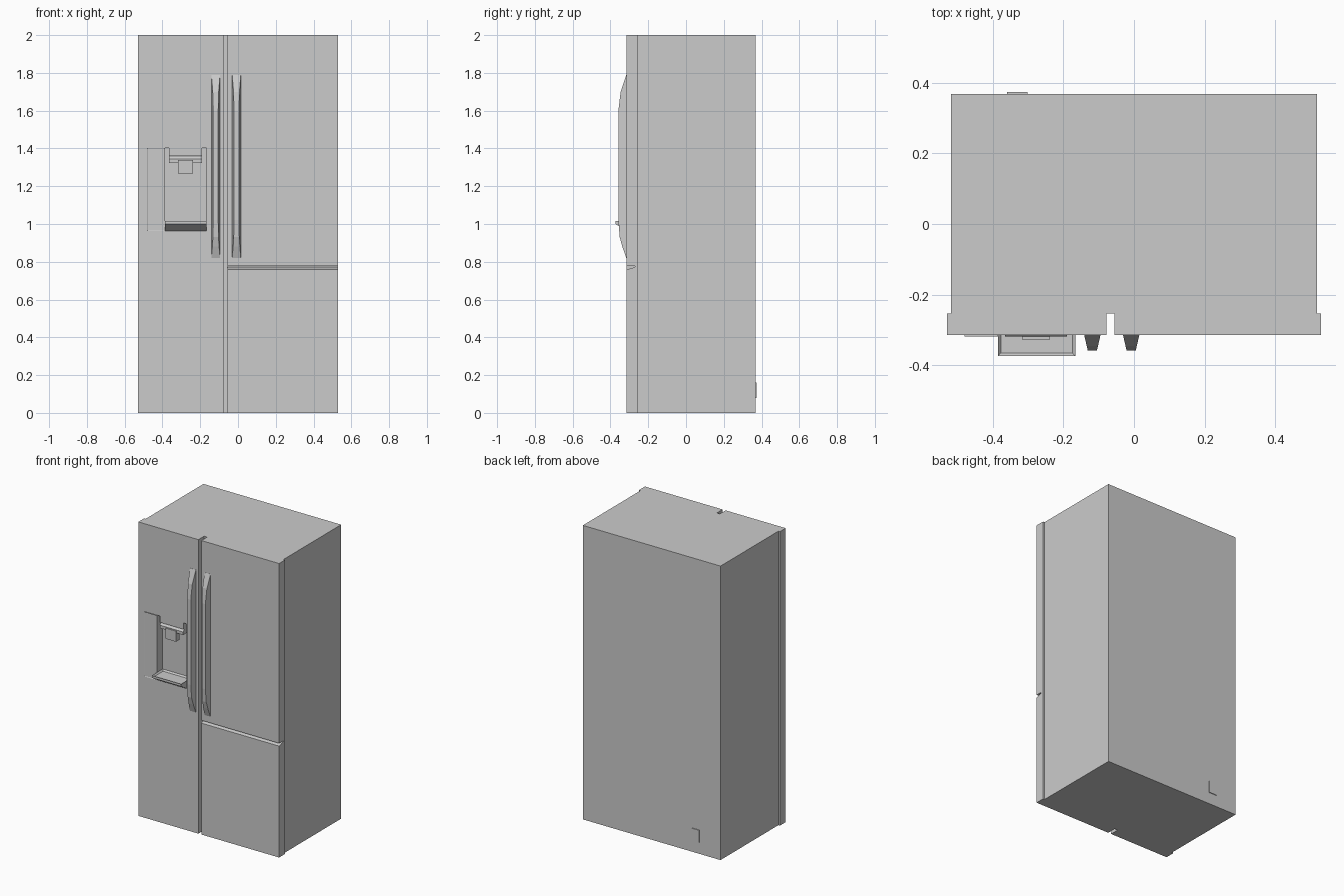
import bpy, bmesh
from mathutils import Vector

if "Cube" in bpy.data.objects:
    bpy.data.objects.remove(bpy.data.objects["Cube"])

FRONT, SEAM, BACK = -0.315, -0.253, 0.369


def finish(name, bm):
    bmesh.ops.recalc_face_normals(bm, faces=bm.faces)
    me = bpy.data.meshes.new(name)
    bm.to_mesh(me)
    bm.free()
    ob = bpy.data.objects.new(name, me)
    bpy.context.collection.objects.link(ob)
    return ob


def prism(name, pts, axis, a, b, inset=None):
    """Extrude a profile: axis 'x' takes (y, z) points, axis 'y' takes (x, z).
    inset = (face direction, border, depth) sinks a panel into that face."""
    place = {'x': lambda p, t: (t, p[0], p[1]), 'y': lambda p, t: (p[0], t, p[1])}[axis]
    bm = bmesh.new()
    face = bm.faces.new([bm.verts.new(place(p, a)) for p in pts])
    ext = bmesh.ops.extrude_face_region(bm, geom=[face])
    move = Vector((b - a, 0, 0) if axis == 'x' else (0, b - a, 0))
    bmesh.ops.translate(bm, vec=move, verts=[g for g in ext['geom'] if isinstance(g, bmesh.types.BMVert)])
    bmesh.ops.recalc_face_normals(bm, faces=bm.faces)
    if inset:
        d, border, depth = inset
        bm.normal_update()
        target = max(bm.faces, key=lambda f: f.normal.dot(Vector(d)))
        bmesh.ops.inset_region(bm, faces=[target], thickness=border)
        bmesh.ops.translate(bm, vec=Vector(d) * -depth, verts=target.verts)
    return finish(name, bm)


def box(name, x0, x1, y0, y1, z0, z1, inset=None):
    return prism(name, [(x0, z0), (x1, z0), (x1, z1), (x0, z1)], 'y', y0, y1, inset)


# Cabinet and rear plate
box("cabinet", -0.518, 0.518, SEAM, BACK, 0, 2)
box("rear_plate", -0.36, -0.302, BACK, 0.374, 0.08, 0.162)

# Left door with the dispenser niche cut out
left = box("left_door", -0.53, -0.078, FRONT, SEAM, 0, 2)
niche = prism("niche_cutter", [(-0.386, 0.963), (-0.166, 0.963), (-0.166, 1.403), (-0.19, 1.403),
                               (-0.19, 1.36), (-0.365, 1.36), (-0.365, 1.403), (-0.386, 1.403)],
              'y', FRONT - 0.1, SEAM - 0.005)
mod = left.modifiers.new("niche", 'BOOLEAN')
mod.operation, mod.solver, mod.object = 'DIFFERENCE', 'EXACT', niche
bpy.context.view_layer.objects.active = left
bpy.ops.object.modifier_apply(modifier="niche")
bpy.data.objects.remove(niche)

# Right doors, the lower one with a sloped finger groove along its top
box("upper_right_door", -0.055, 0.53, FRONT, SEAM, 0.777, 2)
prism("lower_right_door", [(FRONT, 0), (SEAM, 0), (SEAM, 0.777), (-0.27, 0.777),
                           (-0.27, 0.772), (FRONT, 0.758)], 'x', -0.055, 0.53)

# Dispenser: control panel, nozzle bar, paddle, drip tray
box("control_panel", -0.481, -0.386, FRONT - 0.004, FRONT, 0.963, 1.403, ((0, -1, 0), 0.005, 0.002))
prism("nozzle_bar", [(SEAM - 0.005, 1.323), (-0.319, 1.323), (-0.319, 1.343), (-0.304, 1.36),
                     (SEAM - 0.005, 1.36)], 'x', -0.365, -0.19)
box("dispenser_paddle", -0.317, -0.238, -0.327, -0.29, 1.267, 1.339)
prism("drip_tray", [(SEAM - 0.005, 0.963), (FRONT, 0.963), (-0.374, 1.0), (-0.374, 1.016),
                    (SEAM - 0.005, 1.016)], 'x', -0.386, -0.166, ((0, 0, 1), 0.012, 0.01))

# Tapered handles lofted along a bowed front profile
SPINE = [(0.82, 0.001), (0.88, 0.022), (0.93, 0.036), (1.02, 0.043),
         (1.60, 0.043), (1.70, 0.031), (1.79, 0.001)]
for name, cx in (("left_handle", -0.118), ("right_handle", -0.008)):
    bm = bmesh.new()
    rings = []
    for z, d in SPINE:
        w = 0.023 - 0.23 * d
        rings.append([bm.verts.new((cx + x, y, z)) for x, y in
                      ((-0.023, FRONT), (-w, FRONT - d), (w, FRONT - d), (0.023, FRONT))])
    for r, s in zip(rings, rings[1:]):
        for i in range(4):
            j = (i + 1) % 4
            bm.faces.new((r[i], r[j], s[j], s[i]))
    bm.faces.new(rings[0])
    bm.faces.new(rings[-1])
    finish(name, bm)
